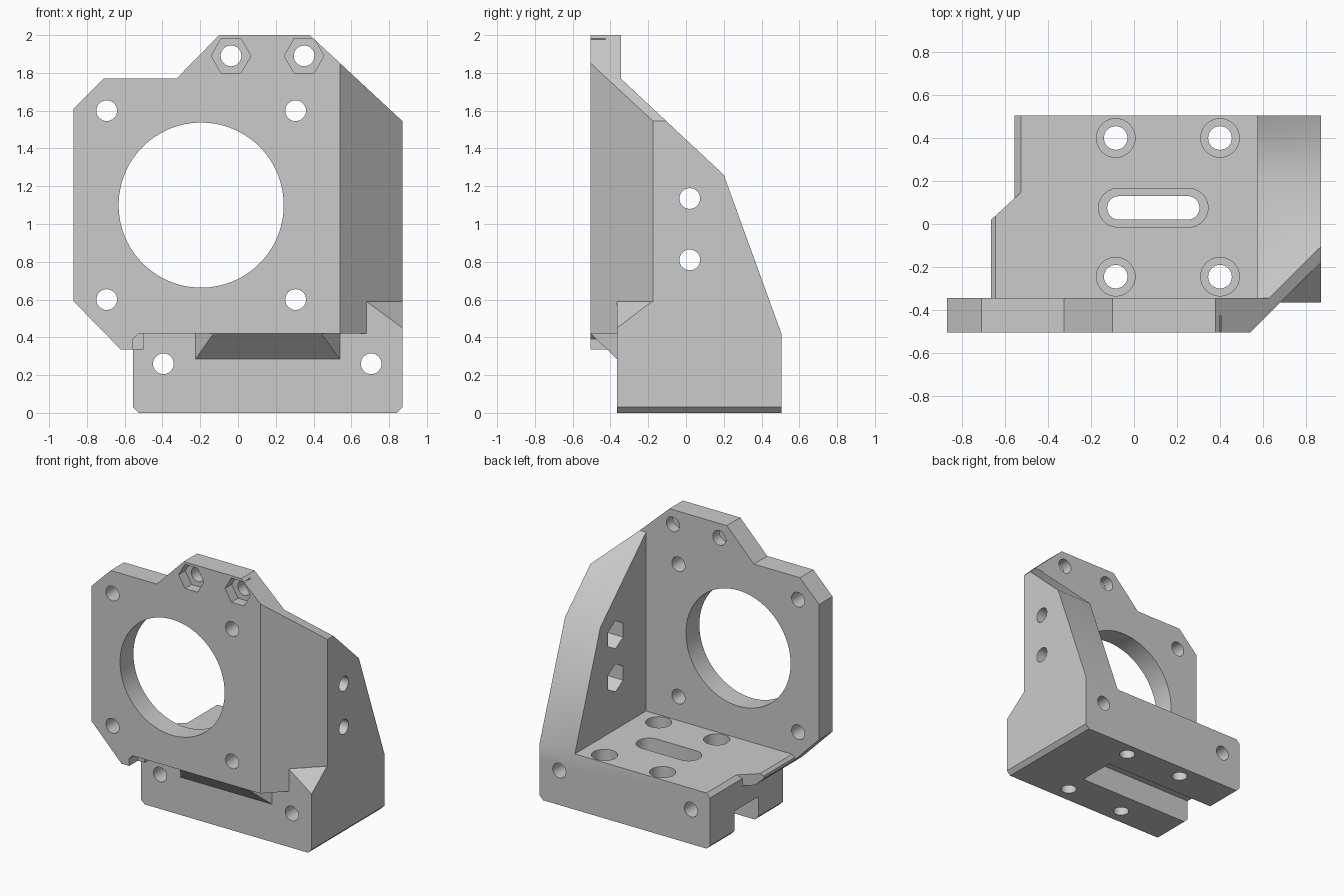
import bpy, bmesh, math
from mathutils import Vector

if "Cube" in bpy.data.objects:
    bpy.data.objects.remove(bpy.data.objects["Cube"], do_unlink=True)

R = 0.055            # screw hole radius
HEAD = 0.09          # screw head radius
NUT = 0.105          # nut pocket radius
CHAMFER = (Vector((0.54, -0.505, 0)), Vector((1, -1, 0)))
SLOPE = (Vector((0.38, 0, 2)), Vector((0.455, 0, 0.49)))


def finish(name, bm):
    bmesh.ops.recalc_face_normals(bm, faces=bm.faces[:])
    mesh = bpy.data.meshes.new(name)
    bm.to_mesh(mesh)
    bm.free()
    ob = bpy.data.objects.new(name, mesh)
    bpy.context.collection.objects.link(ob)
    return ob


def prism(name, pts, axis, lo, hi, cuts=()):
    """Extrude a 2D outline along an axis, then trim it with planes."""
    place = {"x": lambda a, b, t: (t, a, b),
             "y": lambda a, b, t: (a, t, b),
             "z": lambda a, b, t: (a, b, t)}[axis]
    bm = bmesh.new()
    ends = [[bm.verts.new(place(a, b, t)) for a, b in pts] for t in (lo, hi)]
    bm.faces.new(ends[0])
    bm.faces.new(ends[1])
    for i in range(len(pts)):
        j = (i + 1) % len(pts)
        bm.faces.new((ends[0][i], ends[0][j], ends[1][j], ends[1][i]))
    for co, no in cuts:
        geom = bm.verts[:] + bm.edges[:] + bm.faces[:]
        bmesh.ops.bisect_plane(bm, geom=geom, plane_co=co, plane_no=no, clear_outer=True)
        bmesh.ops.holes_fill(bm, edges=[e for e in bm.edges if e.is_boundary], sides=0)
    return finish(name, bm)


def hull(name, pts):
    bm = bmesh.new()
    for p in pts:
        bm.verts.new(p)
    bmesh.ops.convex_hull(bm, input=bm.verts[:])
    return finish(name, bm)


def ngon(c, r, n=32, phase=0.0):
    return [(c[0] + r * math.cos(phase + math.tau * i / n),
             c[1] + r * math.sin(phase + math.tau * i / n)) for i in range(n)]


def stadium(x0, x1, y, r, n=12):
    arc = [math.pi * (i / n - 0.5) for i in range(n + 1)]
    return ([(x1 + r * math.cos(a), y + r * math.sin(a)) for a in arc] +
            [(x0 - r * math.cos(a), y - r * math.sin(a)) for a in arc])


def rect(a0, a1, b0, b1):
    return [(a0, b0), (a1, b0), (a1, b1), (a0, b1)]


def combine(target, other, operation):
    mod = target.modifiers.new("join", "BOOLEAN")
    mod.operation, mod.solver, mod.object = operation, "EXACT", other
    bpy.context.view_layer.objects.active = target
    bpy.ops.object.modifier_apply(modifier=mod.name)
    bpy.data.objects.remove(other, do_unlink=True)


# Foot block with chamfered corners
body = prism("motor_bracket", [(-0.525, 0), (0.84, 0), (0.87, 0.03), (0.87, 0.42),
                               (-0.525, 0.42), (-0.555, 0.39), (-0.555, 0.03)],
             "y", -0.365, 0.505)

# Upright face plate
plate = prism("face_plate", [(-0.87, 1.61), (-0.71, 1.77), (-0.325, 1.77), (-0.1, 2),
                             (0.38, 2), (0.87, 1.545), (0.87, 0.42), (-0.525, 0.42),
                             (-0.555, 0.39), (-0.555, 0.335), (-0.62, 0.335),
                             (-0.87, 0.59)],
              "y", -0.505, -0.345, [CHAMFER])

# Side wall bracing the plate
wall = prism("side_wall", [(-0.36, 0.3), (0.505, 0.3), (0.505, 0.42), (0.2, 1.26),
                           (-0.345, 1.77), (-0.36, 1.784)],
             "x", 0.575, 0.87, [CHAMFER, SLOPE])

# Sloped filler on the front corner of the foot
corner = hull("corner_filler", [(0.68, -0.365, 0.59), (0.87, -0.18, 0.59), (0.87, -0.365, 0.45),
                                (0.68, -0.3, 0.59), (0.87, -0.1, 0.59)] +
              [(x, y, 0.35) for x in (0.68, 0.87) for y in (-0.365, -0.1)])

# Gusset below the plate overhang
gusset = hull("gusset", [(-0.225, -0.365, 0.285), (0.54, -0.365, 0.285),
                         (-0.13, -0.505, 0.42), (0.44, -0.505, 0.42)] +
              [(x, y, z) for x in (-0.225, 0.54)
               for y, z in ((-0.365, 0.42), (-0.34, 0.42), (-0.34, 0.285))])

# Small ledge on the open side of the foot
ledge = prism("side_ledge", [(-0.5, 0.42), (-0.645, 0.42), (-0.665, 0.4), (-0.665, 0.38),
                             (-0.62, 0.335), (-0.5, 0.335)],
              "y", -0.4, 0.3, [(Vector((-0.665, 0.02, 0)), Vector((-0.1, 0.11, 0)))])

for part in (plate, wall, corner, gusset, ledge):
    combine(body, part, "UNION")

# Motor opening, motor screws and nut pockets in the plate
cutters = [prism("motor_opening", ngon((-0.195, 1.1), 0.437, 96), "y", -0.6, -0.3)]
for x in (-0.695, 0.305):
    for z in (0.6, 1.6):
        cutters.append(prism("motor_screw", ngon((x, z), R), "y", -0.6, -0.3))
for x in (-0.037, 0.35):
    cutters.append(prism("top_screw", ngon((x, 1.89), R), "y", -0.6, -0.3))
    cutters.append(prism("top_nut", ngon((x, 1.89), NUT, 6), "y", -0.6, -0.425))

# Side wall screws with nut pockets on the inside
for z in (0.81, 1.135):
    cutters.append(prism("wall_screw", ngon((0.02, z), R), "x", 0.5, 1))
    cutters.append(prism("wall_nut", ngon((0.02, z), NUT, 6, math.pi / 2), "x", 0.5, 0.7))

# Long bores through the foot
for x in (-0.395, 0.705):
    cutters.append(prism("foot_bore", ngon((x, 0.26), R), "y", -0.6, 0.6))

# Vertical foot screws with counterbores
for x in (-0.085, 0.4):
    for y in (-0.245, 0.4):
        cutters.append(prism("foot_screw", ngon((x, y), R), "z", -0.1, 0.5))
        cutters.append(prism("foot_counterbore", ngon((x, y), HEAD), "z", 0.24, 0.5))

# Adjusting slot and the channel underneath
cutters.append(prism("slot", stadium(-0.07, 0.25, 0.075, R), "z", -0.1, 0.5))
cutters.append(prism("slot_counterbore", stadium(-0.075, 0.255, 0.075, HEAD), "z", 0.27, 0.5))
cutters.append(prism("channel", rect(-0.8, 0.41, -0.07, 0.215), "z", -0.1, 0.18))

for cutter in cutters:
    combine(body, cutter, "DIFFERENCE")

# Plain grey plastic
grey = bpy.data.materials.new("grey_plastic")
grey.use_nodes = True
colour = (0.6, 0.6, 0.6, 1)
grey.diffuse_color = colour
grey.node_tree.nodes["Principled BSDF"].inputs["Base Color"].default_value = colour
body.data.materials.clear()
body.data.materials.append(grey)

bpy.ops.object.select_all(action="DESELECT")
body.select_set(True)
bpy.context.view_layer.objects.active = body
bpy.ops.object.shade_smooth_by_angle(angle=math.radians(30))
